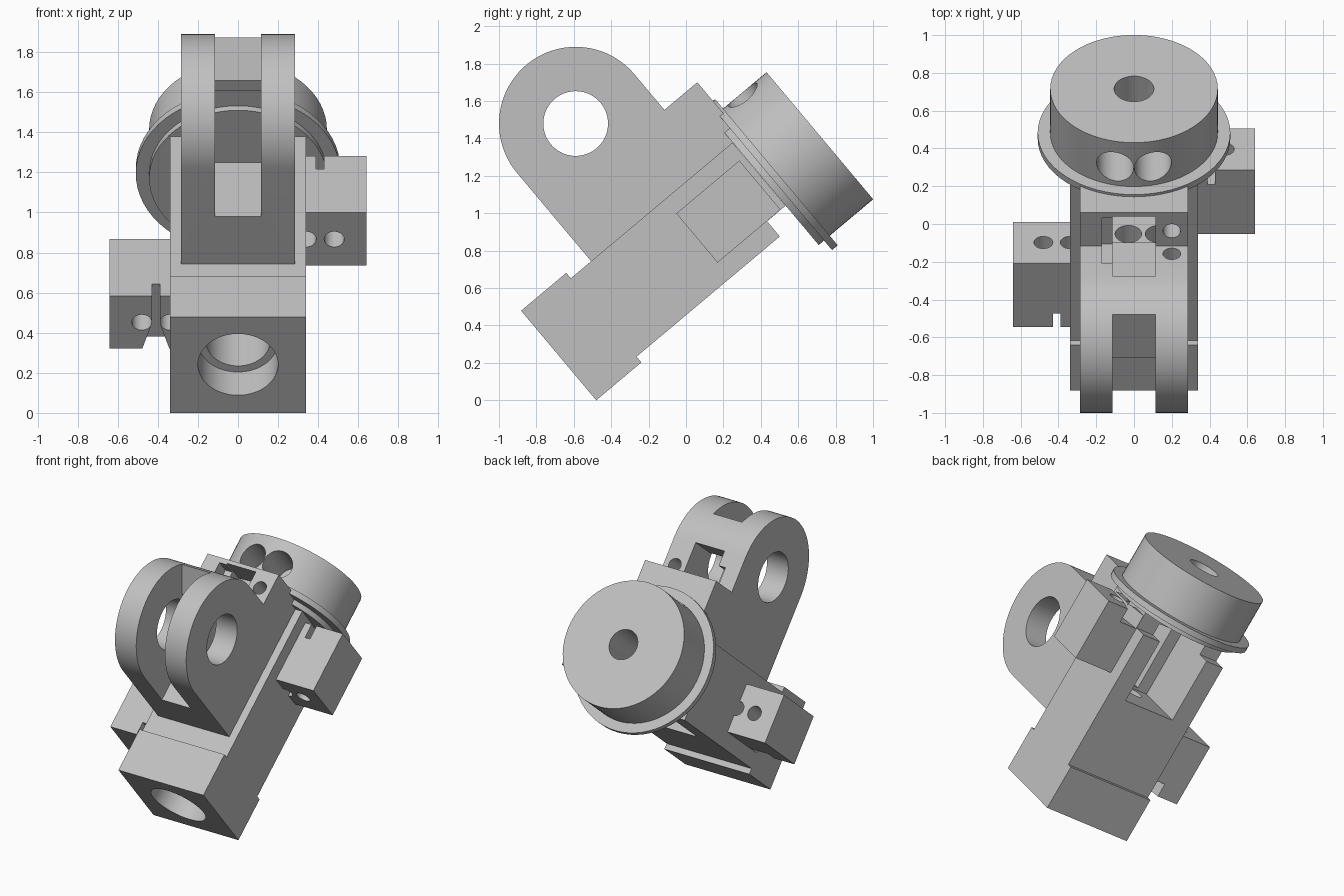
import bpy, bmesh, math
from mathutils import Matrix, Vector

old = bpy.data.objects.get("Cube")
if old:
    bpy.data.objects.remove(old, do_unlink=True)

grey = bpy.data.materials.new("machined_grey")
grey.use_nodes = True
colour = (0.53, 0.53, 0.53, 1)
grey.diffuse_color = colour
grey.node_tree.nodes["Principled BSDF"].inputs["Base Color"].default_value = colour

# Tilted frame: local x = width, y = length, z = thickness
FRAME = Matrix.Translation((0, -0.48, 0)) @ Matrix.Rotation(math.radians(40), 4, 'X')
AXIS_N = 0.315


def prism(name, points, low, high, axis='x'):
    """Extrude a closed profile along one local axis."""
    place = {'x': lambda a, b, t: (t, a, b),
             'y': lambda a, b, t: (a, t, b),
             'z': lambda a, b, t: (a, b, t)}[axis]
    bm = bmesh.new()
    ends = [[bm.verts.new(place(a, b, t)) for a, b in points] for t in (low, high)]
    bm.faces.new(ends[0])
    bm.faces.new(ends[1])
    count = len(points)
    for i in range(count):
        j = (i + 1) % count
        bm.faces.new((ends[0][i], ends[0][j], ends[1][j], ends[1][i]))
    bmesh.ops.recalc_face_normals(bm, faces=bm.faces)
    mesh = bpy.data.meshes.new(name)
    bm.to_mesh(mesh)
    bm.free()
    mesh.materials.append(grey)
    obj = bpy.data.objects.new(name, mesh)
    bpy.context.collection.objects.link(obj)
    obj.matrix_world = FRAME
    return obj


def box(name, x, u, n):
    return prism(name, [(u[0], n[0]), (u[1], n[0]), (u[1], n[1]), (u[0], n[1])], *x)


def arc(a, b, r, start=0, end=360, steps=64):
    last = steps if end - start == 360 else steps - 1
    return [(a + r * math.cos(math.radians(start + (end - start) * i / last)),
             b + r * math.sin(math.radians(start + (end - start) * i / last)))
            for i in range(steps)]


def rod(name, a, b, r, low, high, axis):
    return prism(name, arc(a, b, r), low, high, axis)


def cut(obj, cutters):
    """Subtract cutters from a part and bake the result."""
    for c in cutters:
        c.hide_render = True
        mod = obj.modifiers.new("cut", 'BOOLEAN')
        mod.operation = 'DIFFERENCE'
        mod.solver = 'EXACT'
        mod.object = c
    bpy.context.view_layer.update()
    graph = bpy.context.evaluated_depsgraph_get()
    mesh = bpy.data.meshes.new_from_object(obj.evaluated_get(graph))
    obj.modifiers.clear()
    obj.data = mesh
    for c in cutters:
        bpy.data.objects.remove(c, do_unlink=True)


def through_slot():
    return box("through_slot", (-0.115, 0.115), (0.877, 1.48), (-0.2, 1.204))


parts = []

# Nose block with stepped round socket
nose = box("nose_block", (-0.34, 0.34), (0, 0.315), (0, 0.625))
cut(nose, [rod("socket", 0, AXIS_N, 0.2, -0.1, 0.18, 'y'),
           rod("socket_bore", 0, AXIS_N, 0.16, 0.1, 0.5, 'y')])
parts.append(nose)

# Main body: bore, underside pocket, end notch and wire holes
body = box("main_body", (-0.34, 0.34), (0.315, 1.444), (0.04, 0.587))
cut(body, [rod("bore", 0, AXIS_N, 0.16, 0.2, 0.7, 'y'),
           through_slot(),
           box("underside_pocket", (-0.2, 0.2), (0.86, 1.4), (-0.1, 0.45)),
           box("end_notch", (-0.5, 0.5), (1.315, 1.6), (-0.1, 0.146)),
           rod("wire_hole", -0.03, 0.36, 0.07, 0.6, 1.0, 'y'),
           rod("wire_hole", 0.13, 0.36, 0.07, 0.6, 1.0, 'y')])
parts.append(body)

# Clevis with rounded lugs and shoulder block
profile = [(0.457, 0.56)] + arc(0.867, 1.204, 0.41, 180, 0, 48)
profile += [(1.277, 0.955), (1.507, 0.955), (1.507, 0.56)]
clevis = prism("clevis_lugs", profile, -0.285, 0.285)
gap = [(0.3, 0.896), (1.067, 0.896), (1.067, 1.27), (1.324, 1.576), (0.3, 1.8)]
cut(clevis, [rod("pin_hole", 0.867, 1.204, 0.173, -0.5, 0.5, 'x'),
             prism("lug_gap", gap, -0.115, 0.115),
             through_slot(),
             box("side_relief", (-0.17, -0.1), (1.2, 1.47), (0.85, 1.1)),
             rod("screw_hole", 0.2, 1.02, 0.047, 1.1, 1.4, 'y'),
             rod("screw_seat", 0.2, 1.38, 0.047, 0.75, 1.1, 'z')])
parts.append(clevis)

# Side blocks with paired holes and a flared end slot
for side, name, u, slot in ((1, "left_side_block", (0.97, 1.41), (1.31, 1.5)),
                            (-1, "right_side_block", (0.325, 0.765), (0.2, 0.418))):
    x = sorted((side * 0.34, side * 0.64))
    block = box(name, x, u, (0.147, 0.49))
    c = side * 0.41
    flare = [(c - 0.072, 0.13), (c + 0.072, 0.13), (c + 0.02, 0.31),
             (c + 0.02, 0.6), (c - 0.02, 0.6), (c - 0.02, 0.31)]
    cutters = [prism("end_slot", flare, *slot, 'y')]
    cutters += [rod("side_hole", side * px, 0.317, 0.05, u[0] - 0.1, u[1] + 0.1, 'y')
                for px in (0.34, 0.48)]
    cut(block, cutters)
    parts.append(block)

# Round end cap with centre hole and two radial bores
cap = rod("end_cap", 0, AXIS_N, 0.4435, 1.445, 1.825, 'y')
cut(cap, [rod("centre_hole", 0, AXIS_N, 0.105, 1.3, 2, 'y')]
    + [rod("radial_bore", px, 1.65, 0.098, 0.5, 1.0, 'z') for px in (-0.1, 0.1)])
parts.append(cap)

# Thin flange around the cap
flange = rod("cap_flange", 0, AXIS_N, 0.51, 1.482, 1.522, 'y')
cut(flange, [rod("flange_hole", 0, AXIS_N, 0.43, 1.3, 1.7, 'y')])
parts.append(flange)

bpy.ops.object.select_all(action='DESELECT')
for p in parts:
    p.select_set(True)
bpy.context.view_layer.objects.active = parts[0]
bpy.ops.object.shade_smooth_by_angle(angle=math.radians(30))
